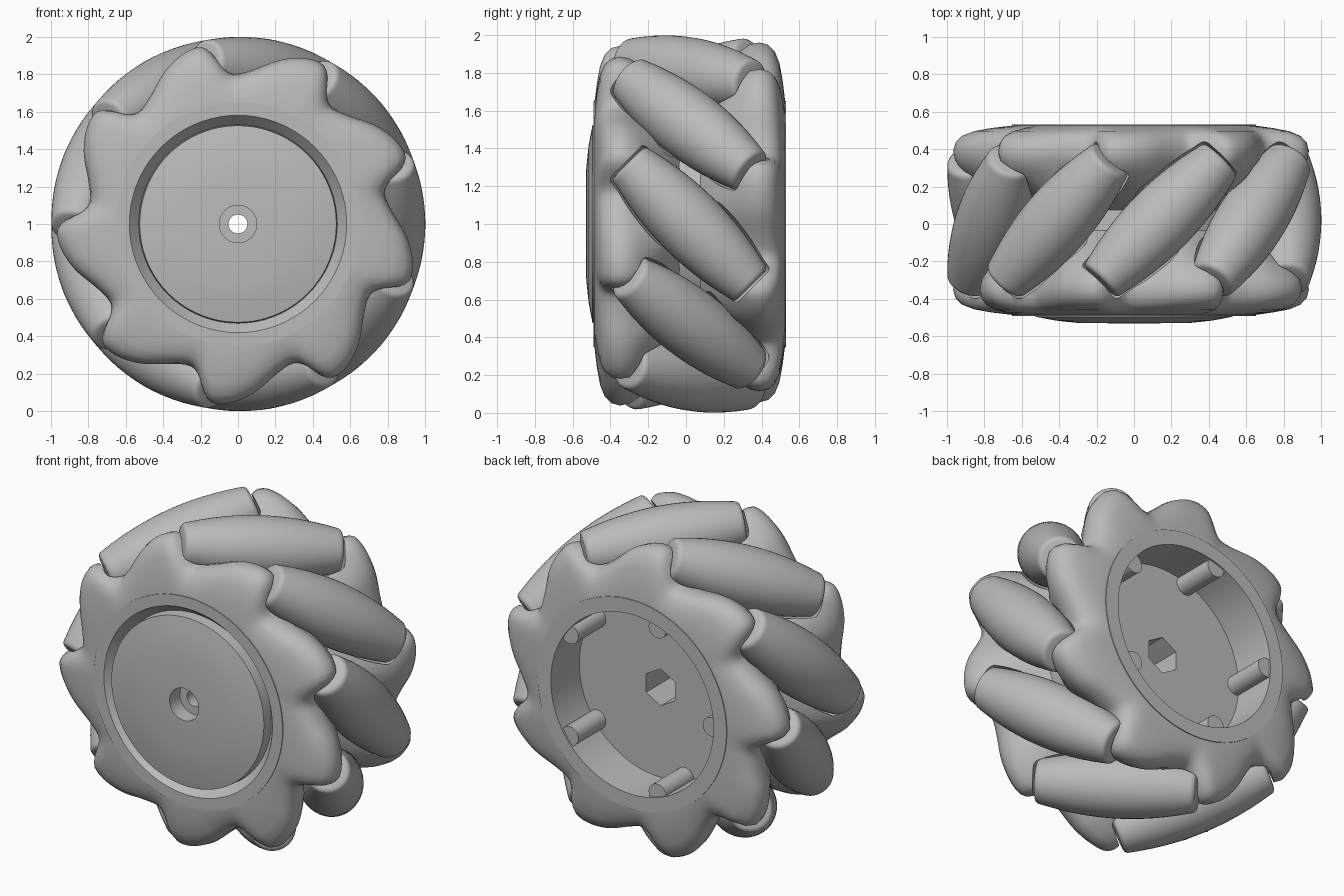
import bpy, bmesh
from math import sin, cos, pi, radians, sqrt
from mathutils import Matrix, Vector

cube = bpy.data.objects.get("Cube")
if cube:
    bpy.data.objects.remove(cube)

COUNT = 9                 # rollers round the wheel
AXIS = 0.815              # roller axis distance from the wheel axis
HALF = 0.46               # half roller length
PLACE = Matrix.Translation((0, 0.02, 1))
LAY = Matrix.Rotation(-pi / 2, 4, 'X')      # turns local z to world y

gray = bpy.data.materials.new("plain gray")
gray.use_nodes = True
gray.diffuse_color = (0.5, 0.5, 0.5, 1)
gray.node_tree.nodes["Principled BSDF"].inputs["Base Color"].default_value = (0.5, 0.5, 0.5, 1)


def sweep(bm, profile_at, steps, closed, matrix):
    """Turn a profile of (radius, height) pairs, which may vary with angle, round z."""
    rings = []
    for i in range(steps):
        a = 2 * pi * i / steps
        rings.append([bm.verts.new(matrix @ Vector((r * cos(a), r * sin(a), h)))
                      for r, h in profile_at(a)])
    n = len(rings[0])
    for i in range(steps):
        p, q = rings[i], rings[(i + 1) % steps]
        for j in range(n if closed else n - 1):
            k = (j + 1) % n
            bm.faces.new((p[j], p[k], q[k], q[j]))
    bmesh.ops.remove_doubles(bm, verts=bm.verts, dist=1e-5)
    bmesh.ops.recalc_face_normals(bm, faces=bm.faces)


def finish(name, bm):
    mesh = bpy.data.meshes.new(name)
    bm.to_mesh(mesh)
    bm.free()
    mesh.materials.append(gray)
    ob = bpy.data.objects.new(name, mesh)
    bpy.context.collection.objects.link(ob)
    return ob


def activate(ob):
    bpy.ops.object.select_all(action='DESELECT')
    ob.select_set(True)
    bpy.context.view_layer.objects.active = ob


def smooth(ob, angle=35):
    activate(ob)
    bpy.ops.object.shade_smooth_by_angle(angle=radians(angle))


def subtract(ob, cutter):
    activate(ob)
    mod = ob.modifiers.new("cut", 'BOOLEAN')
    mod.operation, mod.solver, mod.object = 'DIFFERENCE', 'EXACT', cutter
    mod.use_self = True
    bpy.ops.object.modifier_apply(modifier=mod.name)


def roller_matrix(k):
    return (PLACE @ Matrix.Rotation(-2 * pi * k / COUNT, 4, 'Y')
            @ Matrix.Translation((AXIS, 0, 0)) @ Matrix.Rotation(radians(-135), 4, 'X'))


def roller_profile(grow=0.0):
    """Barrel whose outside follows the wheel's round envelope."""
    half, soft = HALF + grow, 0.03
    pts = []
    for i in range(13):
        s = -1 + i / 6
        h = s * (half - soft)
        pts.append((1 - sqrt(AXIS ** 2 + h * h / 2) + grow, h))
    end = pts[-1][0]
    cap = [(end - soft * (1 - cos(t)), half - soft + soft * sin(t))
           for t in (pi / 6, pi / 3, pi / 2)] + [(0, half)]
    return [(r, -h) for r, h in reversed(cap)] + pts + cap


# Slanted barrel rollers
for k in range(COUNT):
    bm = bmesh.new()
    sweep(bm, lambda a: roller_profile(), 40, False, roller_matrix(k))
    smooth(finish("roller_%d" % (k + 1), bm))

# Clearance cutter made of slightly larger rollers
bm = bmesh.new()
for k in range(COUNT):
    part = bmesh.new()
    sweep(part, lambda a: roller_profile(0.012), 32, False, roller_matrix(k))
    tmp = bpy.data.meshes.new("tmp")
    part.to_mesh(tmp)
    part.free()
    bm.from_mesh(tmp)
    bpy.data.meshes.remove(tmp)
pocket_cutter = finish("pocket_cutter", bm)
pocket_cutter.hide_render = True

# Lobed end plates: outline of one lobe as (fraction of pitch, radius)
LOBE = [(0, 0.795), (0.08, 0.85), (0.16, 0.95), (0.24, 0.972), (0.38, 0.955),
        (0.55, 0.91), (0.75, 0.835), (0.9, 0.80), (1, 0.795)]


def lobe_radius(angle):
    t = ((angle - radians(13)) * COUNT / (2 * pi)) % 1
    for (t0, r0), (t1, r1) in zip(LOBE, LOBE[1:]):
        if t <= t1:
            return r0 + (r1 - r0) * (t - t0) / (t1 - t0)


def lobe_profile(a):
    # sweep angle runs against the front outline, so it is negated here
    R = sum(lobe_radius(-a + radians(d)) for d in (-2, -1, 0, 1, 2)) / 5
    w = R - 0.65
    return [(0.61, -0.505), (0.65, -0.505), (0.65 + 0.35 * w, -0.492),
            (0.65 + 0.65 * w, -0.475), (0.65 + 0.85 * w, -0.45), (0.65 + 0.96 * w, -0.415),
            (R, -0.37), (R - 0.01, -0.32), (R - 0.05, -0.26), (0.76, -0.14), (0.61, -0.05)]


for name, turn in (("front_lobed_plate", 0), ("back_lobed_plate", pi)):
    bm = bmesh.new()
    sweep(bm, lobe_profile, 216, True, PLACE @ Matrix.Rotation(turn, 4, 'X') @ LAY)
    plate = finish(name, bm)
    subtract(plate, pocket_cutter)
    smooth(plate, 40)
bpy.data.objects.remove(pocket_cutter)

# Hub: domed front disc, groove, drum and open back cavity
HUB = [(0.05, -0.45), (0.1, -0.45), (0.1, -0.55), (0.3, -0.548), (0.42, -0.535),
       (0.525, -0.515), (0.53, -0.45), (0.58, -0.51), (0.65, -0.51), (0.65, -0.35),
       (0.62, -0.2), (0.62, 0.2), (0.65, 0.35), (0.65, 0.51), (0.56, 0.51),
       (0.56, 0.23), (0.05, 0.23)]
bm = bmesh.new()
sweep(bm, lambda a: HUB, 72, True, PLACE @ LAY)
hub = finish("hub", bm)

# Hexagonal shaft socket
bm = bmesh.new()
bmesh.ops.create_cone(bm, cap_ends=True, segments=6, radius1=0.115, radius2=0.115, depth=0.5,
                      matrix=PLACE @ Matrix.Translation((0, 0.1, 0)) @ LAY)
socket_cutter = finish("socket_cutter", bm)
subtract(hub, socket_cutter)
bpy.data.objects.remove(socket_cutter)
smooth(hub, 25)

# Five round ribs on the cavity wall
for k in range(5):
    a = radians(36 + 72 * k)
    bm = bmesh.new()
    bmesh.ops.create_cone(bm, cap_ends=True, segments=24, radius1=0.06, radius2=0.06, depth=0.28,
                          matrix=PLACE @ Matrix.Translation((0.54 * cos(a), 0.36, 0.54 * sin(a))) @ LAY)
    smooth(finish("cavity_rib_%d" % (k + 1), bm))
